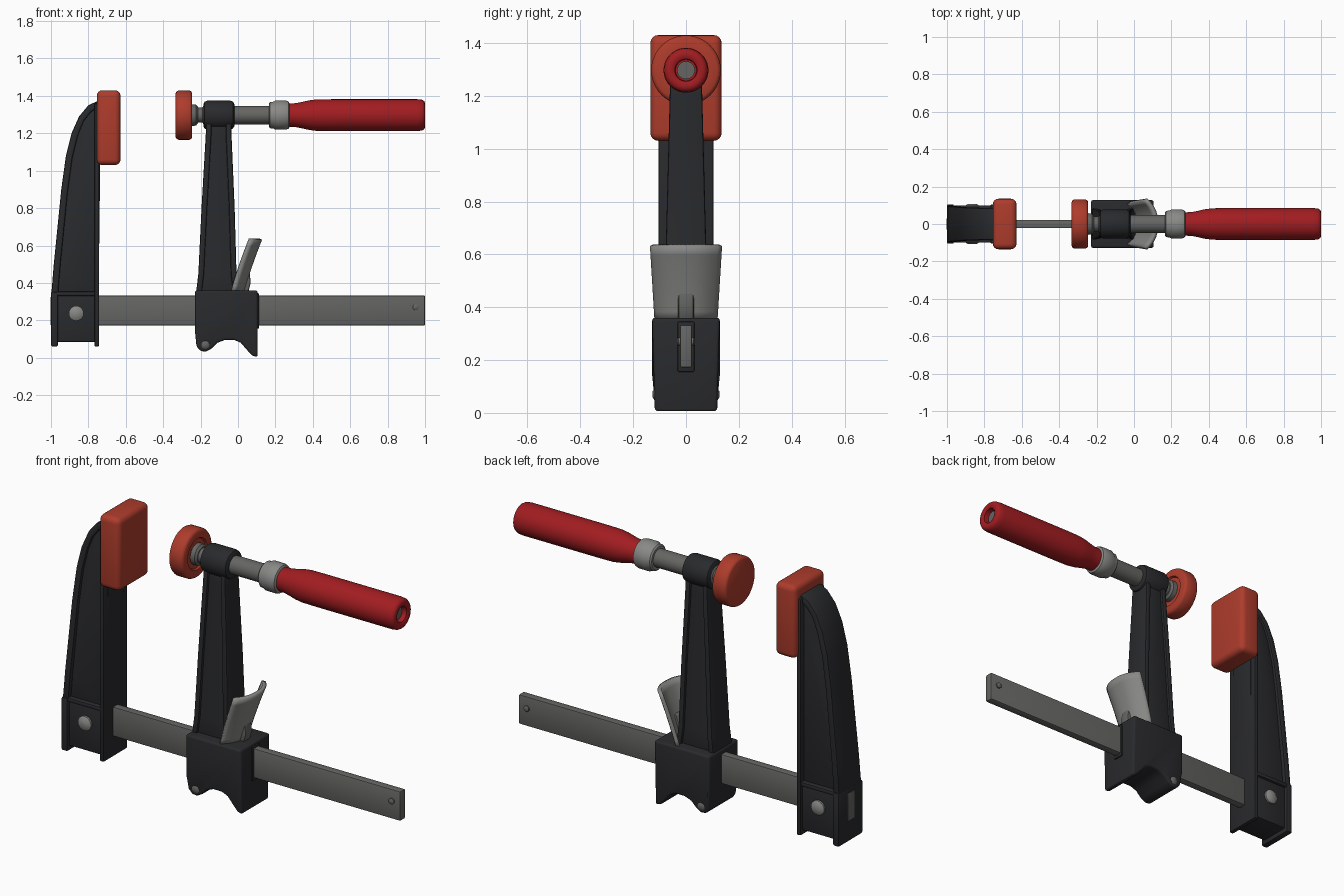
import bpy, bmesh, math

if "Cube" in bpy.data.objects:
    bpy.data.objects.remove(bpy.data.objects["Cube"])

AXIS_Z = 1.297  # height of the screw axis


def material(name, rgb):
    m = bpy.data.materials.new(name)
    m.diffuse_color = (*rgb, 1)
    m.use_nodes = True
    m.node_tree.nodes["Principled BSDF"].inputs["Base Color"].default_value = m.diffuse_color
    return m


IRON = material("black_iron", (0.022, 0.023, 0.026))
STEEL = material("steel", (0.13, 0.13, 0.125))
BRIGHT = material("bright_steel", (0.25, 0.25, 0.24))
RED = material("red_handle", (0.36, 0.012, 0.015))
PAD = material("orange_pad", (0.42, 0.045, 0.025))


def finish(name, bm, mat, bevel=0.0, segments=2):
    bmesh.ops.recalc_face_normals(bm, faces=bm.faces[:])
    if bevel:
        edges = [e for e in bm.edges if e.calc_face_angle(0) > math.radians(35)]
        bmesh.ops.bevel(bm, geom=edges, offset=bevel, segments=segments, profile=0.5,
                        affect='EDGES', clamp_overlap=True)
    me = bpy.data.meshes.new(name)
    bm.to_mesh(me)
    bm.free()
    me.materials.append(mat)
    ob = bpy.data.objects.new(name, me)
    bpy.context.collection.objects.link(ob)
    bpy.ops.object.select_all(action='DESELECT')
    ob.select_set(True)
    bpy.context.view_layer.objects.active = ob
    bpy.ops.object.shade_smooth_by_angle(angle=math.radians(38))
    return ob


def extrude(name, pts, half, mat, bevel=0.008, segments=2):
    """Side profile in x,z, extruded to +-half; half may depend on z."""
    h = half if callable(half) else (lambda z: half)
    bm = bmesh.new()
    a = [bm.verts.new((x, -h(z), z)) for x, z in pts]
    b = [bm.verts.new((x, h(z), z)) for x, z in pts]
    bm.faces.new(a)
    bm.faces.new(b[::-1])
    for i in range(len(pts)):
        j = (i + 1) % len(pts)
        bm.faces.new((a[i], b[i], b[j], a[j]))
    return finish(name, bm, mat, bevel, segments)


def box(name, x, z, half, mat, bevel=0.008, segments=2):
    pts = [(x[0], z[0]), (x[1], z[0]), (x[1], z[1]), (x[0], z[1])]
    return extrude(name, pts, half, mat, bevel, segments)


def lathe(name, prof, mat, n=40):
    """Revolve (x, radius) points round the screw axis, ends capped."""
    bm = bmesh.new()
    rings = [[bm.verts.new((x, r * math.cos(2 * math.pi * k / n), AXIS_Z + r * math.sin(2 * math.pi * k / n)))
              for k in range(n)] for x, r in prof]
    for p, q in zip(rings, rings[1:]):
        for k in range(n):
            bm.faces.new((p[k], p[(k + 1) % n], q[(k + 1) % n], q[k]))
    bm.faces.new(rings[0])
    bm.faces.new(rings[-1])
    return finish(name, bm, mat)


def rivet(name, x, z, r, half, mat):
    """Domed pin passing through in y."""
    bm = bmesh.new()
    n, prof = 20, [(-half, r * 0.55), (-half + r * 0.3, r), (half - r * 0.3, r), (half, r * 0.55)]
    rings = [[bm.verts.new((x + q * math.cos(2 * math.pi * k / n), y, z + q * math.sin(2 * math.pi * k / n)))
              for k in range(n)] for y, q in prof]
    for p, q in zip(rings, rings[1:]):
        for k in range(n):
            bm.faces.new((p[k], p[(k + 1) % n], q[(k + 1) % n], q[k]))
    bm.faces.new(rings[0])
    bm.faces.new(rings[-1])
    finish(name, bm, mat)


# Bar with end pin
box("bar", (-1.0, 1.0), (0.172, 0.333), 0.022, STEEL, 0.006)
rivet("bar_end_pin", 0.95, 0.27, 0.016, 0.034, STEEL)

# Fixed jaw: curved back flange, thin web, front flange
back = [(-0.998, 0.34), (-0.985, 0.5), (-0.965, 0.7), (-0.945, 0.9), (-0.92, 1.08), (-0.89, 1.2),
        (-0.85, 1.29), (-0.80, 1.35), (-0.745, 1.375)]
inner = [(x + 0.035, z - 0.01) for x, z in back[:6]] + [(-0.825, 1.265), (-0.785, 1.315), (-0.745, 1.335)]
taper = lambda z: 0.098 - 0.012 * max(0, z - 0.35)
extrude("fixed_jaw_back_flange", back + inner[::-1], taper, IRON)
extrude("fixed_jaw_web", [(x + 0.012, z - 0.012) for x, z in back] + [(-0.745, 0.34)], 0.074, IRON)
box("fixed_jaw_front_flange", (-0.768, -0.742), (0.06, 1.36), 0.105, IRON)

# Fixed jaw foot: recessed block between two legs and a top ledge
box("fixed_jaw_foot", (-0.985, -0.755), (0.085, 0.35), 0.086, IRON)
box("fixed_jaw_back_leg", (-1.0, -0.963), (0.06, 0.352), 0.105, IRON)
box("fixed_jaw_foot_ledge", (-0.99, -0.75), (0.33, 0.354), 0.1, IRON)
box("bar_end_face", (-1.003, -0.99), (0.175, 0.325), 0.03, STEEL, 0.003)
rivet("fixed_jaw_rivet", -0.865, 0.237, 0.04, 0.108, BRIGHT)

# Fixed jaw pad, rounded block
box("fixed_jaw_pad", (-0.755, -0.628), (1.03, 1.43), 0.135, PAD, 0.03, 4)

# Sliding block with arched underside
block = [(-0.23, 0.36), (-0.23, 0.14), (-0.222, 0.06), (-0.2, 0.035), (-0.17, 0.033), (-0.14, 0.05),
         (-0.11, 0.08), (-0.07, 0.095), (-0.02, 0.095), (0.015, 0.08), (0.045, 0.045), (0.075, 0.012),
         (0.105, 0.003), (0.105, 0.36)]
extrude("sliding_block", block, lambda z: 0.128 if z > 0.1 else 0.118, IRON, 0.012, 3)
rivet("block_pin", -0.175, 0.07, 0.022, 0.126, STEEL)
box("block_slot_rim", (0.08, 0.112), (0.155, 0.345), 0.032, IRON, 0.005)

# Sliding arm: two flanges over a recessed web, slightly flared at the base
width = lambda z: 0.084 - 0.026 * (z - 0.34)
left = [(-0.225, 0.34), (-0.212, 0.45), (-0.195, 0.8), (-0.172, 1.2), (-0.17, 1.27)]
right = [(0.005, 0.34), (-0.008, 0.45), (-0.018, 0.8), (-0.035, 1.2), (-0.035, 1.27)]
extrude("sliding_arm_left_flange", left + [(x + 0.03, z) for x, z in left[::-1]], width, IRON)
extrude("sliding_arm_right_flange", right + [(x - 0.03, z) for x, z in right[::-1]], width, IRON)
extrude("sliding_arm_web", [(x + 0.01, z) for x, z in left] + [(x - 0.01, z) for x, z in right[::-1]],
        lambda z: width(z) - 0.014, IRON)
lathe("sliding_arm_head", [(-0.185, 0.06), (-0.178, 0.072), (-0.165, 0.077), (-0.04, 0.077),
                           (-0.027, 0.072), (-0.02, 0.06)], IRON)

# Screw, swivel pad, collar and handle
lathe("screw", [(-0.25, 0.04), (-0.19, 0.04), (-0.185, 0.049), (0.2, 0.049)], STEEL)
lathe("swivel_neck", [(-0.25, 0.058), (-0.225, 0.056), (-0.215, 0.045)], STEEL)
lathe("swivel_pad", [(-0.333, 0.118), (-0.328, 0.127), (-0.318, 0.132), (-0.26, 0.132), (-0.25, 0.127),
                     (-0.245, 0.118), (-0.245, 0.085), (-0.255, 0.08)], PAD)
lathe("collar", [(0.165, 0.062), (0.172, 0.07), (0.19, 0.072), (0.2, 0.078), (0.255, 0.078),
                 (0.27, 0.073), (0.277, 0.06)], BRIGHT)
lathe("handle", [(0.27, 0.062), (0.31, 0.064), (0.34, 0.07), (0.38, 0.079), (0.42, 0.084), (0.5, 0.085),
                 (0.96, 0.085), (0.985, 0.082), (0.996, 0.075), (1.0, 0.065), (1.0, 0.052),
                 (0.994, 0.042), (0.96, 0.04)], RED)
lathe("handle_core", [(0.95, 0.034), (0.972, 0.034)], STEEL, 24)

# Trigger lever: flared sheet, its sides curling back toward the arm
bm = bmesh.new()
NU, NV = 16, 8
grid = []
for j in range(NV + 1):
    t = j / NV
    row = []
    for i in range(NU + 1):
        u = 2 * i / NU - 1
        half = 0.112 + 0.018 * t
        x = 0.022 + 0.08 * t + 0.018 * t * t - 0.055 * abs(u) ** 2.5
        row.append(bm.verts.new((x, u * half, 0.35 + 0.285 * t)))
    grid.append(row)
for j in range(NV):
    for i in range(NU):
        bm.faces.new((grid[j][i], grid[j][i + 1], grid[j + 1][i + 1], grid[j + 1][i]))
lever = finish("trigger_lever", bm, BRIGHT)
sol = lever.modifiers.new("thickness", 'SOLIDIFY')
sol.thickness = 0.02
sol.offset = 0

# Rib at the foot of the lever
extrude("lever_rib", [(-0.01, 0.35), (0.055, 0.35), (0.068, 0.4), (0.06, 0.48), (0.04, 0.48)], 0.03, STEEL, 0.01)
